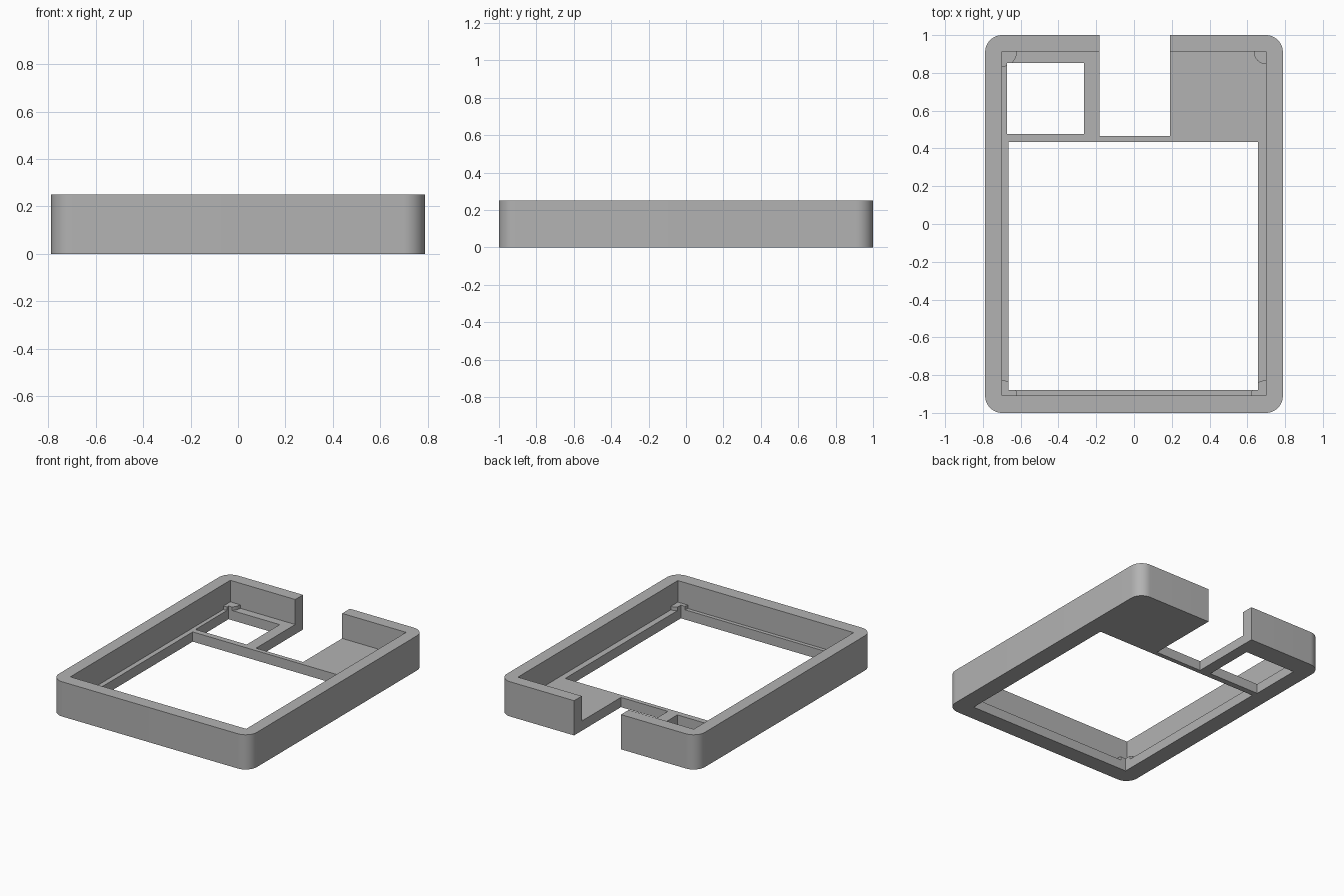
import bpy
import bmesh
from math import cos, sin, pi, radians

if "Cube" in bpy.data.objects:
    bpy.data.objects.remove(bpy.data.objects["Cube"])

HALF_X, HALF_Y, HEIGHT = 0.788, 1.0, 0.25
WALL, FLOOR, RADIUS = 0.088, 0.07, 0.09

grey = bpy.data.materials.new("plain grey")
grey.use_nodes = True
grey.diffuse_color = (0.45, 0.45, 0.45, 1)
grey.node_tree.nodes["Principled BSDF"].inputs["Base Color"].default_value = grey.diffuse_color


def prism(name, outline, z0, z1):
    """Extrude a flat outline between two heights."""
    bm = bmesh.new()
    face = bm.faces.new([bm.verts.new((x, y, z0)) for x, y in outline])
    top = bmesh.ops.extrude_face_region(bm, geom=[face])["geom"]
    verts = [v for v in top if isinstance(v, bmesh.types.BMVert)]
    bmesh.ops.translate(bm, verts=verts, vec=(0, 0, z1 - z0))
    bmesh.ops.recalc_face_normals(bm, faces=bm.faces)
    mesh = bpy.data.meshes.new(name)
    bm.to_mesh(mesh)
    bm.free()
    mesh.materials.append(grey)
    obj = bpy.data.objects.new(name, mesh)
    bpy.context.collection.objects.link(obj)
    return obj


def rectangle(x0, x1, y0, y1):
    return [(x0, y0), (x1, y0), (x1, y1), (x0, y1)]


def arc(cx, cy, r, start, sweep, steps):
    return [(cx + r * cos(start + sweep * i / steps),
             cy + r * sin(start + sweep * i / steps)) for i in range(steps + 1)]


def combine(target, tool, operation):
    """Apply a boolean and remove the helper."""
    tool.hide_render = True
    mod = target.modifiers.new("shape", "BOOLEAN")
    mod.operation, mod.solver, mod.object = operation, "EXACT", tool
    bpy.context.view_layer.objects.active = target
    bpy.ops.object.modifier_apply(modifier=mod.name)
    bpy.data.objects.remove(tool)


# Rounded outer block
corners = [(1, 1), (-1, 1), (-1, -1), (1, -1)]
outline = []
for i, (sx, sy) in enumerate(corners):
    outline += arc(sx * (HALF_X - RADIUS), sy * (HALF_Y - RADIUS), RADIUS, i * pi / 2, pi / 2, 12)
tray = prism("tray_frame", outline, 0, HEIGHT)

# Tray cavity
ix, iy0, iy1 = HALF_X - WALL, -0.907, 0.912
combine(tray, prism("cavity", rectangle(-ix, ix, iy0, iy1), FLOOR, 0.4), "DIFFERENCE")

# Low round pads in the inner corners
for sx, sy in corners:
    y = iy1 if sy > 0 else iy0
    r = 0.066 if (sx, sy) == (1, 1) else 0.08
    pad = prism("corner_pad", arc(sx * ix, y, r, 0, 2 * pi * 31 / 32, 31), 0.03, FLOOR + 0.025)
    combine(tray, pad, "UNION")

# Main window, small window and the slot through the back wall
for name, box in (("main_window", (-0.665, 0.657, -0.88, 0.435)),
                  ("small_window", (-0.672, -0.265, 0.477, 0.853)),
                  ("back_slot", (-0.183, 0.191, 0.467, 1.2))):
    combine(tray, prism(name, rectangle(*box), -0.2, 0.6), "DIFFERENCE")

# Smooth rounded corners, crisp edges elsewhere
bpy.ops.object.select_all(action="DESELECT")
tray.select_set(True)
bpy.context.view_layer.objects.active = tray
bpy.ops.object.shade_smooth_by_angle(angle=radians(30))
